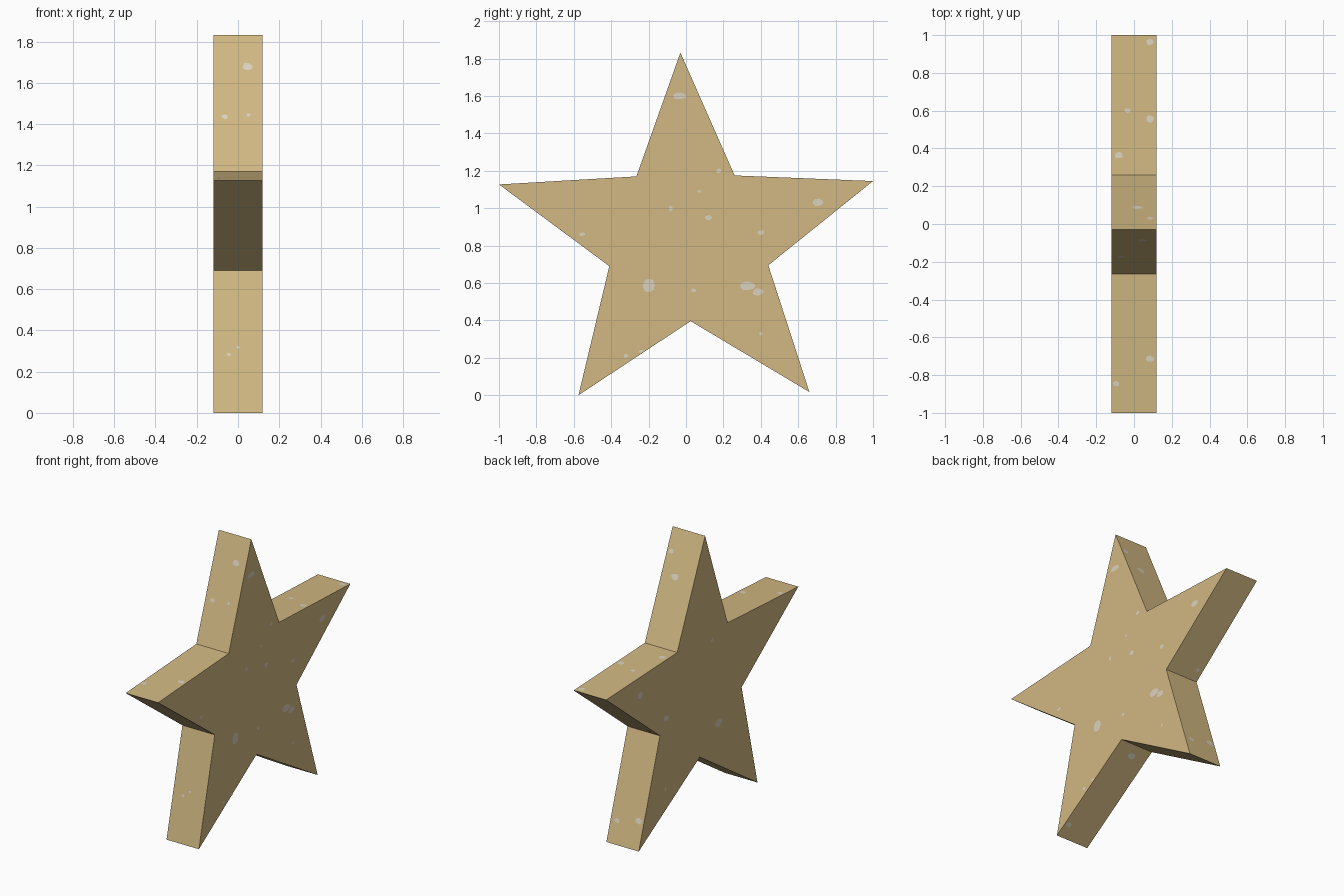
import bpy, bmesh, math, random
from mathutils import Vector

if "Cube" in bpy.data.objects:
    bpy.data.objects.remove(bpy.data.objects["Cube"])

random.seed(4)
HALF = 0.118  # half thickness of the star

# Star outline in (y, z), starting at the top tip
OUTLINE = [(-0.03, 1.832), (0.26, 1.175), (1.0, 1.145), (0.44, 0.695), (0.66, 0.017),
           (0.025, 0.396), (-0.575, 0.0), (-0.41, 0.69), (-1.0, 1.127), (-0.265, 1.17)]


def material(name, rgb):
    m = bpy.data.materials.new(name)
    m.diffuse_color = (*rgb, 1)
    m.use_nodes = True
    m.node_tree.nodes["Principled BSDF"].inputs["Base Color"].default_value = m.diffuse_color
    return m


def finish(bm, name, mat):
    mesh = bpy.data.meshes.new(name)
    bm.to_mesh(mesh)
    bm.free()
    mesh.materials.append(mat)
    obj = bpy.data.objects.new(name, mesh)
    bpy.context.collection.objects.link(obj)
    return obj


tan = material("tan", (0.64, 0.48, 0.225))
pale = material("pale grey", (0.70, 0.65, 0.53))

# Star body: extruded outline
bm = bmesh.new()
face = bm.faces.new([bm.verts.new((-HALF, y, z)) for y, z in OUTLINE])
ext = bmesh.ops.extrude_face_region(bm, geom=[face])
bmesh.ops.translate(bm, vec=(2 * HALF, 0, 0),
                    verts=[g for g in ext["geom"] if isinstance(g, bmesh.types.BMVert)])
bmesh.ops.recalc_face_normals(bm, faces=bm.faces)
finish(bm, "star_body", tan)


def spot(bm, centre, u, v, ru, rv):
    """Irregular flat fleck lying just above the surface spanned by u and v."""
    centre = Vector(centre) + u.cross(v) * 0.002
    ring = []
    for i in range(9):
        a = math.tau * i / 9
        r = random.uniform(0.8, 1.1)
        ring.append(bm.verts.new(centre + u * (ru * r * math.cos(a)) + v * (rv * r * math.sin(a))))
    bm.faces.new(ring)


X, Y, Z = Vector((1, 0, 0)), Vector((0, 1, 0)), Vector((0, 0, 1))

# Flecks on the two flat star faces: y, z, radius along y, radius along z
bm = bmesh.new()
RIGHT = [(-0.035, 1.602, .042, .018), (-0.2, .59, .036, .038), (.33, .585, .04, .026),
         (.385, .553, .03, .02), (.705, 1.03, .03, .02), (.4, .87, .02, .014),
         (.12, .95, .02, .015), (.175, 1.2, .014, .014), (-.08, 1.0, .011, .015),
         (-.555, .86, .018, .01), (.04, .56, .014, .011), (-.32, .21, .015, .012),
         (-.24, .235, .015, .01), (.07, 1.09, .01, .008), (.4, .33, .01, .012)]
LEFT = [(.646, 1.04, .028, .022), (.375, .785, .028, .022), (-.167, .55, .038, .025),
        (-.1, 1.12, .015, .012), (.385, .32, .01, .015)]
for y, z, ry, rz in RIGHT:
    spot(bm, (HALF, y, z), Y, Z, ry, rz)
for y, z, ry, rz in LEFT:
    spot(bm, (-HALF, y, z), -Y, Z, ry, rz)
finish(bm, "face_flecks", pale)

# Flecks on the rim: outline edge, position along it, x, radius
bm = bmesh.new()
RIM = [(0, .4, .02, .026), (0, .2, .085, .02), (1, .46, -.035, .016), (1, .4, .085, .024),
       (1, .14, -.08, .022), (1, .95, .085, .022), (2, .9, -.08, .014), (3, .8, .07, .018),
       (3, .75, -.08, .024), (5, .1, -.01, .028), (5, .87, .09, .02), (6, .41, -.045, .011),
       (6, .46, 0, .009), (8, .39, .085, .022), (8, .21, -.095, .018), (9, .765, .045, .026),
       (9, .4, -.065, .016), (9, .415, .05, .011)]
for edge, t, x, r in RIM:
    a = Vector((0, *OUTLINE[edge]))
    b = Vector((0, *OUTLINE[(edge + 1) % 10]))
    spot(bm, a.lerp(b, t) + X * x, X, (b - a).normalized(), r, r * 0.8)
finish(bm, "rim_flecks", pale)
